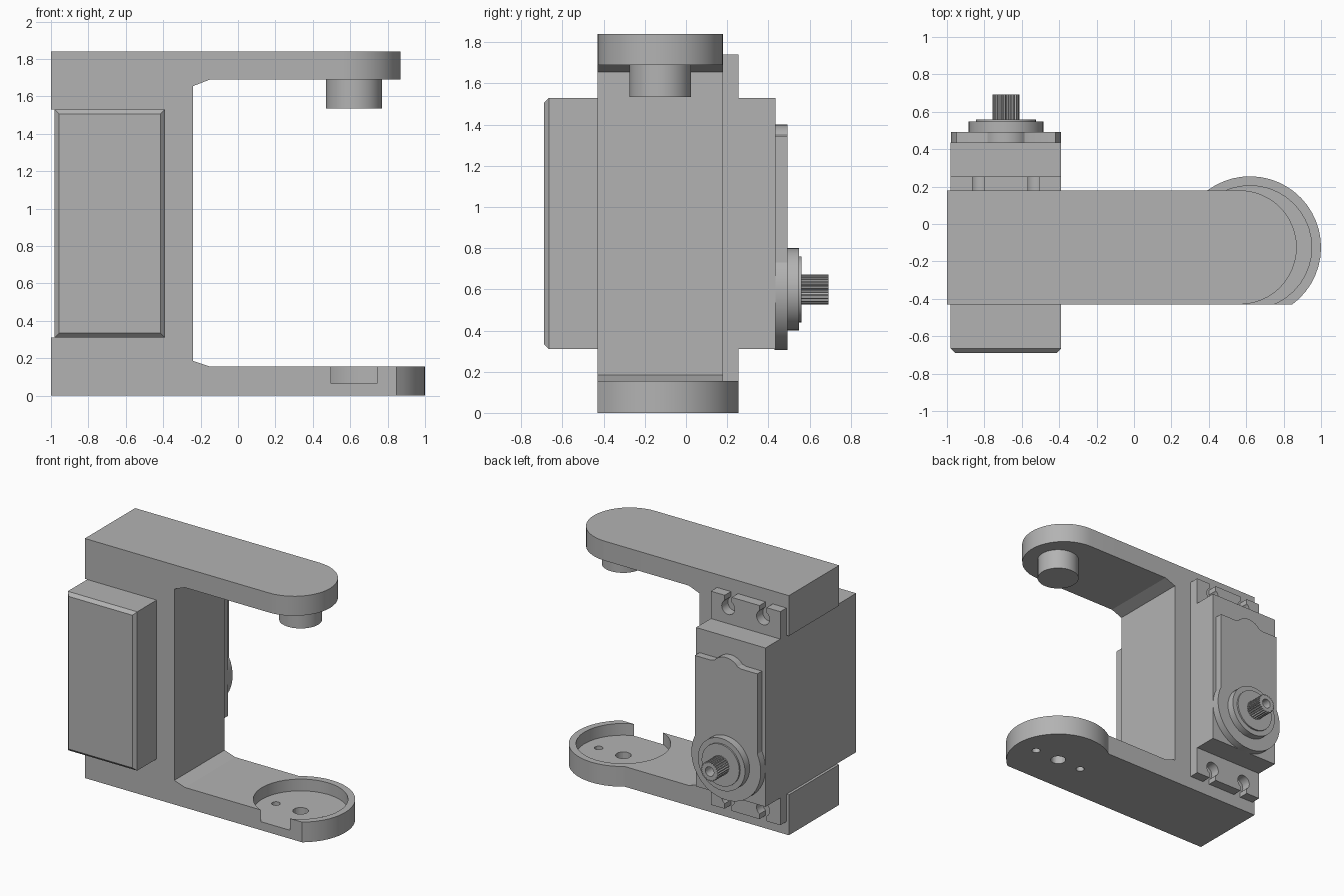
import bpy, bmesh
from math import sin, cos, pi, asin, radians
from mathutils import Vector

old = bpy.data.objects.get("Cube")
if old:
    bpy.data.objects.remove(old, do_unlink=True)

grey = bpy.data.materials.new("plain_grey")
grey.use_nodes = True
tone = (0.45, 0.45, 0.45, 1)
grey.diffuse_color = tone
grey.node_tree.nodes["Principled BSDF"].inputs["Base Color"].default_value = tone


def arc(cx, cy, r, a0=0, a1=2 * pi, n=40, closed=False):
    """Points on an arc; a full circle omits its repeated end point."""
    return [(cx + r * cos(a0 + (a1 - a0) * i / n), cy + r * sin(a0 + (a1 - a0) * i / n))
            for i in range(n + 1 if closed else n)]


def prism(name, outline, axis, lo, hi):
    """Extrude a flat outline along y (outline in x, z) or z (outline in x, y)."""
    def place(p, d):
        return Vector((p[0], d, p[1])) if axis == "y" else Vector((p[0], p[1], d))
    bm = bmesh.new()
    face = bm.faces.new([bm.verts.new(place(p, lo)) for p in outline])
    grown = bmesh.ops.extrude_face_region(bm, geom=[face])["geom"]
    shift = place((0, 0), hi - lo)
    bmesh.ops.translate(bm, vec=shift, verts=[g for g in grown if isinstance(g, bmesh.types.BMVert)])
    bmesh.ops.recalc_face_normals(bm, faces=bm.faces)
    mesh = bpy.data.meshes.new(name)
    bm.to_mesh(mesh)
    bm.free()
    mesh.materials.append(grey)
    ob = bpy.data.objects.new(name, mesh)
    bpy.context.collection.objects.link(ob)
    return ob


def rect(x0, x1, y0, y1):
    return [(x0, y0), (x1, y0), (x1, y1), (x0, y1)]


def combine(ob, other, operation):
    """Apply a boolean and discard the second object."""
    bpy.context.view_layer.objects.active = ob
    mod = ob.modifiers.new("combine", "BOOLEAN")
    mod.operation, mod.object, mod.solver = operation, other, "EXACT"
    bpy.ops.object.modifier_apply(modifier=mod.name)
    bpy.data.objects.remove(other, do_unlink=True)


# Main dimensions
FRONT, BACK, MID, HALF = -0.43, 0.18, -0.125, 0.305
TOP = 1.84
PIVOT = 0.62
SERVO_X, SERVO_Z = -0.685, 0.92
S0, S1 = -0.98, -0.39

# Bracket: C-shaped frame with a side notch for the servo
frame = prism("bracket", [
    (-1, 0), (0.25, 0), (0.25, 0.155), (-0.15, 0.155), (-0.24, 0.185),
    (-0.24, 1.655), (-0.15, 1.69), (0.25, 1.69), (0.25, TOP), (-1, TOP),
    (-1, 1.53), (S1 - 0.01, 1.53), (S1 - 0.01, 0.31), (-1, 0.31)], "y", FRONT, BACK)

# Rounded upper arm and its pivot pin
tip = arc(0.565, MID, HALF, -pi / 2, pi / 2, 24, True)
combine(frame, prism("arm", tip + [(0.2, BACK), (0.2, FRONT)], "z", 1.69, TOP), "UNION")
combine(frame, prism("pin", arc(PIVOT, MID, 0.15), "z", 1.535, 1.75), "UNION")

# Lower arm with a round pad, cut flat at the front
a = asin(HALF / 0.38)
pad = arc(PIVOT, MID, 0.38, -a, pi - a, 24, True)
combine(frame, prism("pad", pad + [(0.2, BACK), (0.2, FRONT)], "z", 0, 0.155), "UNION")

# Horn pocket and screw holes
combine(frame, prism("pocket", arc(PIVOT, MID, 0.33), "z", 0.065, 0.3), "DIFFERENCE")
for dx, r in ((-0.21, 0.03), (0, 0.055), (0.21, 0.03)):
    combine(frame, prism("hole", arc(PIVOT + dx, MID, r, n=20), "z", -0.1, 0.2), "DIFFERENCE")

# Servo body with a chamfered front rim
body = prism("servo_body", rect(S0, S1, 0.31, 1.53), "y", -0.69, 0.435)
bm = bmesh.new()
bm.from_mesh(body.data)
rim = [e for e in bm.edges if all(v.co.y < -0.6 for v in e.verts)]
bmesh.ops.bevel(bm, geom=rim, offset=0.024, segments=1, affect="EDGES")
bm.to_mesh(body.data)
bm.free()

# Mounting ears with slotted screw holes
ears = []
for side, label in ((1, "upper"), (-1, "lower")):
    z0, z1 = sorted((SERVO_Z + side * 0.6, SERVO_Z + side * 0.82))
    ear = prism(label + "_ear", rect(S0, S1, z0, z1), "y", BACK, 0.255)
    hole_z = SERVO_Z + side * 0.735
    for dx in (-0.148, 0.148):
        x = SERVO_X + dx
        za, zb = sorted((hole_z, SERVO_Z + side * 0.9))
        combine(ear, prism("hole", arc(x, hole_z, 0.055, n=24), "y", 0.1, 0.4), "DIFFERENCE")
        combine(ear, prism("slot", rect(x - 0.03, x + 0.03, za, zb), "y", 0.1, 0.4), "DIFFERENCE")
    ears.append(ear)

# Gear cover: round at the shaft, narrow above, low hump on top
GEAR_Z, R = 0.6, 0.295
b = radians(26)
cover_outline = arc(SERVO_X, GEAR_Z, R, pi - b, 2 * pi + b, 32, True)
cover_outline += [(-0.42, 1.345), (-0.555, 1.345)]
cover_outline += arc(SERVO_X, 1.27, 0.13, radians(40), radians(140), 10, True)
cover_outline += [(-0.815, 1.345), (-0.95, 1.345)]
cover = prism("gear_cover", cover_outline, "y", 0.43, 0.492)

# Output collars
collar = prism("outer_collar", arc(SERVO_X, GEAR_Z, 0.2), "y", 0.485, 0.548)
inner = prism("inner_collar", arc(SERVO_X, GEAR_Z, 0.16), "y", 0.54, 0.56)

# Splined output shaft with a screw hole
teeth = 24
spline = []
for i in range(teeth):
    for k, r in ((0, 0.063), (0.3, 0.073), (0.7, 0.073)):
        t = 2 * pi * (i + k) / teeth
        spline.append((SERVO_X + r * cos(t), GEAR_Z + r * sin(t)))
shaft = prism("output_shaft", spline, "y", 0.55, 0.692)
combine(shaft, prism("bore", arc(SERVO_X, GEAR_Z, 0.036, n=24), "y", 0.58, 0.8), "DIFFERENCE")

# Smooth the curved walls, keep the edges sharp
bpy.ops.object.select_all(action="DESELECT")
for ob in [frame, cover, collar, inner] + ears:
    ob.select_set(True)
    bpy.context.view_layer.objects.active = ob
bpy.ops.object.shade_smooth_by_angle(angle=radians(18))
